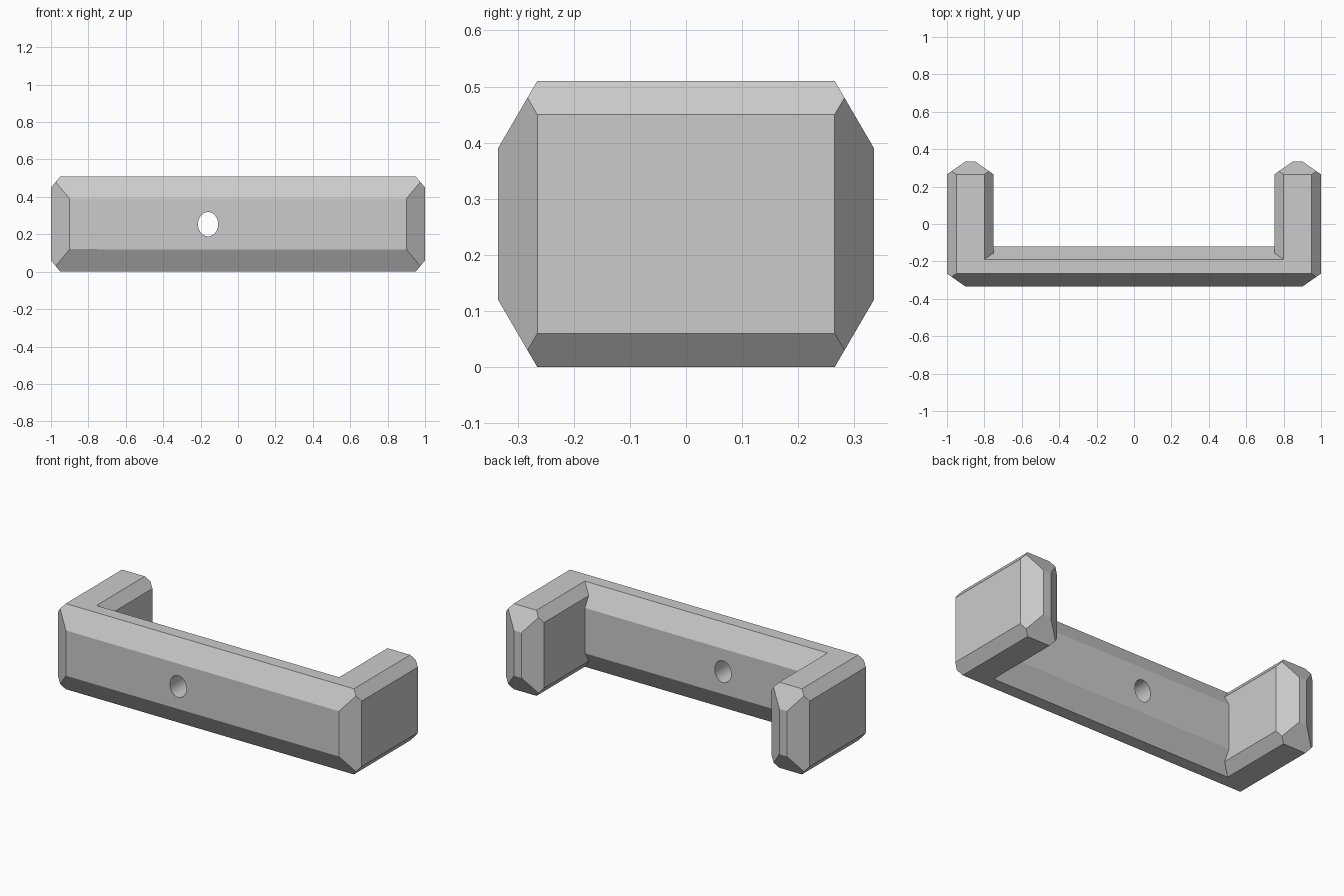
import bpy
import bmesh
import math
from mathutils import Vector

if "Cube" in bpy.data.objects:
    bpy.data.objects.remove(bpy.data.objects["Cube"], do_unlink=True)

# Overall half sizes, height and wall thicknesses
HALF_X, HALF_Y, HEIGHT = 1.0, 0.335, 0.51
ARM, BAR = 0.25, 0.215
X, Y, Z = range(3)
# Chamfer setback along each axis of an edge pair
SETBACK = {(X, Z): (0.05, 0.06), (Y, X): (0.07, 0.10), (Y, Z): (0.07, 0.12)}

grey = bpy.data.materials.new("plain_grey")
grey.use_nodes = True
grey.diffuse_color = (0.6, 0.6, 0.6, 1)
grey.node_tree.nodes["Principled BSDF"].inputs["Base Color"].default_value = (0.6, 0.6, 0.6, 1)


def make_object(name, bm):
    bmesh.ops.recalc_face_normals(bm, faces=bm.faces[:])
    mesh = bpy.data.meshes.new(name)
    bm.to_mesh(mesh)
    bm.free()
    mesh.materials.append(grey)
    obj = bpy.data.objects.new(name, mesh)
    bpy.context.collection.objects.link(obj)
    return obj


def chamfered_box(name, low, high, edges):
    """Box with chosen edges planed off; each edge is (axes, side, side)."""
    low, high = Vector(low), Vector(high)
    bm = bmesh.new()
    bmesh.ops.create_cube(bm, size=1)
    for v in bm.verts:
        v.co = [(low[i] + high[i]) / 2 + v.co[i] * (high[i] - low[i]) for i in range(3)]
    for (a, b), side_a, side_b in edges:
        da, db = SETBACK[a, b]
        point, normal = Vector(), Vector()
        point[a] = (high if side_a > 0 else low)[a] - side_a * da
        point[b] = (high if side_b > 0 else low)[b]
        normal[a], normal[b] = side_a / da, side_b / db
        bmesh.ops.bisect_plane(bm, geom=bm.verts[:] + bm.edges[:] + bm.faces[:],
                               plane_co=point, plane_no=normal.normalized(), clear_outer=True)
        bmesh.ops.holes_fill(bm, edges=bm.edges[:], sides=0)
    return make_object(name, bm)


def drill(name, centre, axis, radius_across, radius_up, length):
    """Elliptical cutter lying along x or y."""
    bm = bmesh.new()
    bmesh.ops.create_cone(bm, cap_ends=True, segments=48, radius1=1, radius2=1, depth=length)
    for v in bm.verts:
        across, up, along = v.co.x * radius_across, v.co.y * radius_up, v.co.z
        offset = (along, across, up) if axis == X else (across, along, up)
        v.co = Vector(centre) + Vector(offset)
    obj = make_object(name, bm)
    obj.hide_render = True
    return obj


def combine(target, other, operation):
    mod = target.modifiers.new("combine", 'BOOLEAN')
    mod.operation, mod.solver, mod.object = operation, 'EXACT', other
    bpy.context.view_layer.objects.active = target
    bpy.ops.object.modifier_apply(modifier=mod.name)
    bpy.data.objects.remove(other, do_unlink=True)


SIDES = (-1, 1)
# Crossbar
bar_edges = [((X, Z), sx, sz) for sx in SIDES for sz in SIDES]
bar_edges += [((Y, X), -1, sx) for sx in SIDES]
bar_edges += [((Y, Z), sy, sz) for sy in SIDES for sz in SIDES]
bracket = chamfered_box("bracket", (-HALF_X, -HALF_Y, 0), (HALF_X, BAR - HALF_Y, HEIGHT), bar_edges)

# Two arms
for outer in SIDES:
    x_range = sorted((outer * HALF_X, outer * (HALF_X - ARM)))
    arm_edges = [((X, Z), sx, sz) for sx in SIDES for sz in SIDES]
    arm_edges += [((Y, X), -1, outer), ((Y, X), 1, -1), ((Y, X), 1, 1)]
    arm_edges += [((Y, Z), sy, sz) for sy in SIDES for sz in SIDES]
    arm = chamfered_box("arm", (x_range[0], -HALF_Y, 0), (x_range[1], HALF_Y, HEIGHT), arm_edges)
    combine(bracket, arm, 'UNION')

# Screw hole through the bar and pin hole through both arms
combine(bracket, drill("bar_hole", (-0.16, -0.23, 0.254), Y, 0.054, 0.065, 0.5), 'DIFFERENCE')
combine(bracket, drill("arm_hole", (0, 0.067, 0.254), X, 0.037, 0.0375, 2.4), 'DIFFERENCE')

# Merge coplanar pieces and keep the chamfers crisp
bm = bmesh.new()
bm.from_mesh(bracket.data)
bmesh.ops.remove_doubles(bm, verts=bm.verts[:], dist=0.0001)
bmesh.ops.dissolve_limit(bm, angle_limit=math.radians(0.5), verts=bm.verts[:], edges=bm.edges[:])
bm.to_mesh(bracket.data)
bm.free()
bpy.ops.object.select_all(action='DESELECT')
bracket.select_set(True)
bpy.context.view_layer.objects.active = bracket
bpy.ops.object.shade_smooth_by_angle(angle=math.radians(15))
